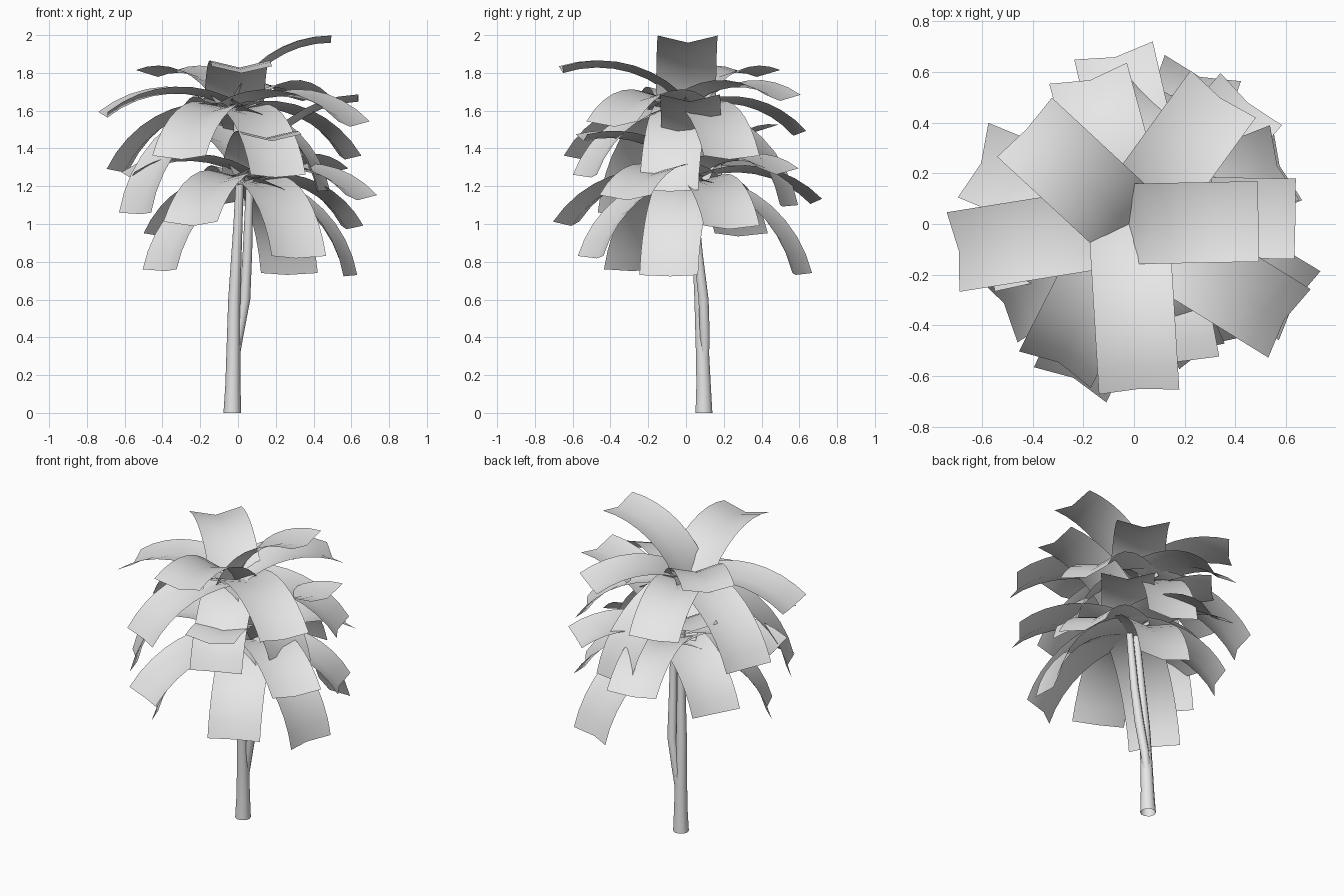
import bpy, bmesh, math
from mathutils import Vector

if "Cube" in bpy.data.objects:
    bpy.data.objects.remove(bpy.data.objects["Cube"])

grey = bpy.data.materials.new("pale_grey")
grey.diffuse_color = (0.8, 0.8, 0.8, 1)
grey.use_nodes = True
grey.node_tree.nodes["Principled BSDF"].inputs["Base Color"].default_value = grey.diffuse_color


def finish(bm, name):
    me = bpy.data.meshes.new(name)
    bm.to_mesh(me)
    bm.free()
    me.materials.append(grey)
    for p in me.polygons:
        p.use_smooth = True
    ob = bpy.data.objects.new(name, me)
    bpy.context.collection.objects.link(ob)
    return ob


def trunk(name, path, sides=10):
    """Tapered round tube, open at the foot, through (x, y, z, radius) points."""
    bm = bmesh.new()
    rings = []
    for x, y, z, r in path:
        rings.append([bm.verts.new((x + r * math.cos(a), y + r * math.sin(a), z))
                      for a in (2 * math.pi * i / sides for i in range(sides))])
    for lo, hi in zip(rings, rings[1:]):
        for i in range(sides):
            j = (i + 1) % sides
            bm.faces.new((lo[i], lo[j], hi[j], hi[i]))
    finish(bm, name)


def add_frond(bm, base, tip, half=0.159, fold=0.038, bend=math.radians(70), steps=8):
    """Wide leaf strip, arched along a circular arc and folded into a shallow V."""
    base, tip = Vector(base), Vector(tip)
    d = tip - base
    out = Vector((d.x, d.y, 0)).normalized()
    side = Vector((-out.y, out.x, 0))
    # the tips given are those of the raised edges: step down to the middle fold
    end = math.atan2(d.z, d.dot(out)) - bend / 2
    d -= (Vector((0, 0, math.cos(end))) - out * math.sin(end)) * fold * 0.85
    run = d.dot(out)
    radius = d.length / (2 * math.sin(bend / 2))
    a0 = math.atan2(d.z, run) + bend / 2
    rows = []
    for i in range(steps + 1):
        a = a0 - bend * i / steps
        r = radius * (math.sin(a0) - math.sin(a))
        h = radius * (math.cos(a) - math.cos(a0))
        mid = base + out * r + Vector((0, 0, h))
        up = Vector((0, 0, math.cos(a))) - out * math.sin(a)
        rows.append([bm.verts.new(mid + side * half * s + up * fold * abs(s))
                     for s in (-1, 0, 1)])
    for p, q in zip(rows, rows[1:]):
        for k in (0, 1):
            bm.faces.new((p[k], q[k], q[k + 1], p[k + 1]))


def crown(name, base, tips):
    bm = bmesh.new()
    for t in tips:
        add_frond(bm, base, t)
    finish(bm, name)


# two stems sharing one foot
trunk("tall_trunk", [(-.03, .095, 0, .047), (-.027, .093, .15, .04), (-.025, .088, .3, .037),
                     (-.02, .075, .6, .032), (0, .05, 1.0, .024), (.01, .03, 1.25, .021),
                     (-.01, 0, 1.60, .018)])
trunk("short_trunk", [(-.025, .1, .2, .018), (0, .1, .4, .027), (.037, .093, .6, .028),
                      (.05, .064, .85, .025), (.063, .035, 1.22, .02)])

# frond tips of the upper crown, anticlockwise from +x
crown("upper_fronds", (-.02, 0, 1.60), [
    (.49, .01, 1.992), (.59, .24, 1.36), (.35, .51, 1.68), (.15, .54, 1.10),
    (-.18, .59, 1.49), (-.43, .38, 1.81), (-.63, .25, 1.29), (-.71, -.11, 1.59),
    (-.54, -.33, 1.06), (-.31, -.57, 1.36), (.02, -.66, 1.83), (.21, -.53, 1.26),
    (.61, -.39, 1.54), (.45, -.09, 1.18)])

# frond tips of the lower crown, same order
crown("lower_fronds", (.07, .03, 1.22), [
    (.635, .02, 1.68), (.60, .24, .99), (.46, .49, 1.29), (.27, .61, .74),
    (-.08, .68, 1.13), (-.30, .37, 1.52), (-.42, .29, .95), (-.58, -.11, 1.27),
    (-.41, -.30, .76), (-.25, -.63, 1.01), (.18, -.55, 1.47), (.32, -.50, .83),
    (.65, -.32, 1.15), (.59, -.09, .73)])
